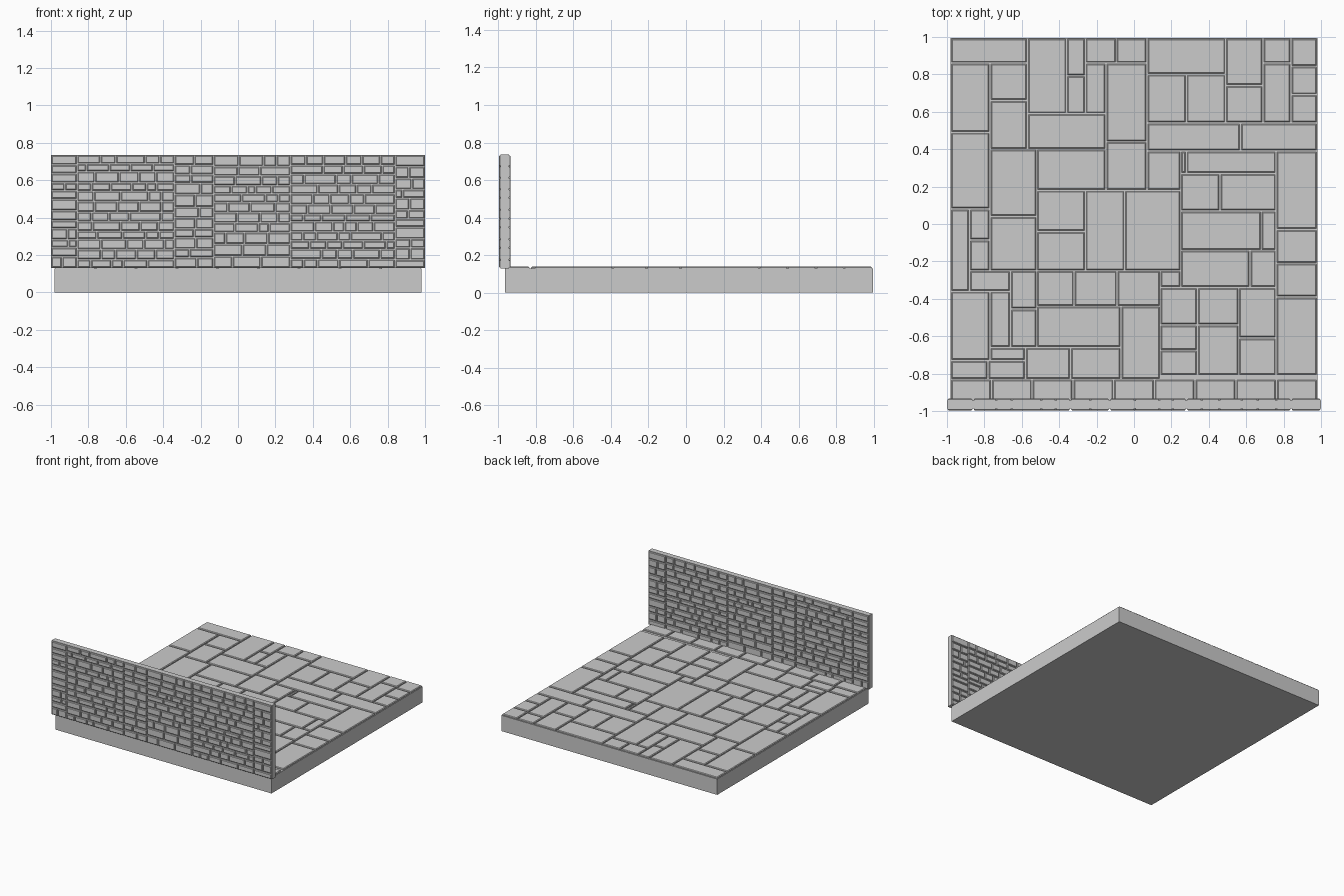
import bpy, bmesh, random

if "Cube" in bpy.data.objects:
    bpy.data.objects.remove(bpy.data.objects["Cube"])

random.seed(7)


def new_object(name, bm):
    bmesh.ops.recalc_face_normals(bm, faces=bm.faces)
    mesh = bpy.data.meshes.new(name)
    bm.to_mesh(mesh)
    bm.free()
    ob = bpy.data.objects.new(name, mesh)
    bpy.context.collection.objects.link(ob)
    return ob


def block(bm, rect, levels, place):
    """Stacked rectangular rings (height, inset), capped at both ends."""
    u0, v0, u1, v1 = rect
    rings = []
    for w, i in levels:
        pts = [(u0 + i, v0 + i), (u1 - i, v0 + i), (u1 - i, v1 - i), (u0 + i, v1 - i)]
        rings.append([bm.verts.new(place(u, v, w)) for u, v in pts])
    for a, b in zip(rings, rings[1:]):
        for k in range(4):
            n = (k + 1) % 4
            bm.faces.new((a[k], a[n], b[n], b[k]))
    bm.faces.new(rings[0][::-1])
    bm.faces.new(rings[-1])


def flat(u, v, w):
    return (u, v, w)


def upright(u, v, w):
    return (u, w - 0.965, v)


# Floor slab
FX0, FY0, FX1, FY1 = -98, -96.5, 98, 99.5
bm = bmesh.new()
block(bm, (-.98, -.965, .98, .995), [(0, 0), (.129, 0)], flat)
new_object("floor_slab", bm)

# Principal paving stones, in hundredths; smaller ones fill the gaps
main = [
    (-98, 86, -57, 99.5), (-57, 59, -36, 99.5), (7, 80, 49, 99.5), (49, 74, 69, 99.5),
    (-98, 49, -77, 86), (-77, 40, -57, 66), (-26, 59, -15, 86), (-15, 44, 7, 86),
    (28, 54, 49, 80), (69, 54, 84, 86), (57, 39, 98, 54), (7, 39, 57, 54),
    (-57, 40, -15, 59), (-15, 18, 7, 44), (-98, 8, -77, 49), (-77, 4, -52, 40),
    (-52, 18, -15, 40), (28, 27, 76, 39), (46, 7, 76, 27), (76, -3, 98, 39),
    (-26, -25, -5, 18), (-52, -25, -26, -4), (-5, -25, 25, 18), (25, -14, 68, 7),
    (25, -34, 62, -14), (-77, -25, -52, 4), (-98, -36, -88, 8), (-98, -73, -77, -36),
    (-77, -66, -66, -36), (-52, -44, -32, -25), (-52, -66, -7, -44), (-7, -83, 14, -44),
    (14, -54, 34, -34), (56, -61, 76, -34), (76, -81, 98, -39), (34, -81, 56, -54),
    (-58, -83, -34, -66),
]


def split(r):
    """Cut an over-long filler stone into shorter ones."""
    x0, y0, x1, y1 = r
    nx = round((x1 - x0) / 22) if x1 - x0 > 30 else 1
    ny = round((y1 - y0) / 18) if y1 - y0 > 25 else 1
    dx, dy = (x1 - x0) / nx, (y1 - y0) / ny
    return [(x0 + i * dx, y0 + j * dy, x0 + (i + 1) * dx, y0 + (j + 1) * dy)
            for i in range(nx) for j in range(ny)]


def fill_gaps(tiles):
    xs = sorted({FX0, FX1} | {t[k] for t in tiles for k in (0, 2)})
    ys = sorted({FY0, FY1} | {t[k] for t in tiles for k in (1, 3)})
    nx, ny = len(xs) - 1, len(ys) - 1
    free = {(i, j) for i in range(nx) for j in range(ny)
            if not any(t[0] <= xs[i] < t[2] and t[1] <= ys[j] < t[3] for t in tiles)}
    out = []
    for j in range(ny):
        for i in range(nx):
            if (i, j) not in free:
                continue
            a, b = i, j
            while (a, j) in free:
                a += 1
            while all((k, b) in free for k in range(i, a)):
                b += 1
            free -= {(k, m) for k in range(i, a) for m in range(j, b)}
            out += split((xs[i], ys[j], xs[a], ys[b]))
    return out


bm = bmesh.new()
for t in main + fill_gaps(main):
    if min(t[2] - t[0], t[3] - t[1]) > 2.5:
        block(bm, [c / 100 for c in t], [(.12, .005), (.135, .005), (.14, .010)], flat)
new_object("paving_stones", bm)

# Wall core, seen at the bottom of the mortar joints
Z0, Z1, H = .13, .735, .031
bm = bmesh.new()
block(bm, (-1, Z0, 1, Z1), [(-H + .009, 0), (H - .009, 0)], upright)
new_object("wall_core", bm)

# Wall stones: panels of irregular courses, running through the wall
bm = bmesh.new()
levels = [(-H, .008), (-H + .004, .004), (H - .004, .004), (H, .008)]
panels = [-1, -.86, -.34, -.13, .28, .84, 1]
for x0, x1 in zip(panels, panels[1:]):
    heights = [random.uniform(.8, 1.25) for _ in range(random.choice((11, 12)))]
    z, scale = Z0, (Z1 - Z0) / sum(heights)
    for h in heights:
        count = max(1, round((x1 - x0) / random.uniform(.085, .12)))
        widths = [random.uniform(.5, 1.5) for _ in range(count)]
        x, ws = x0, (x1 - x0) / sum(widths)
        for w in widths:
            block(bm, (x, z, x + w * ws, z + h * scale), levels, upright)
            x += w * ws
        z += h * scale
new_object("wall_stones", bm)
